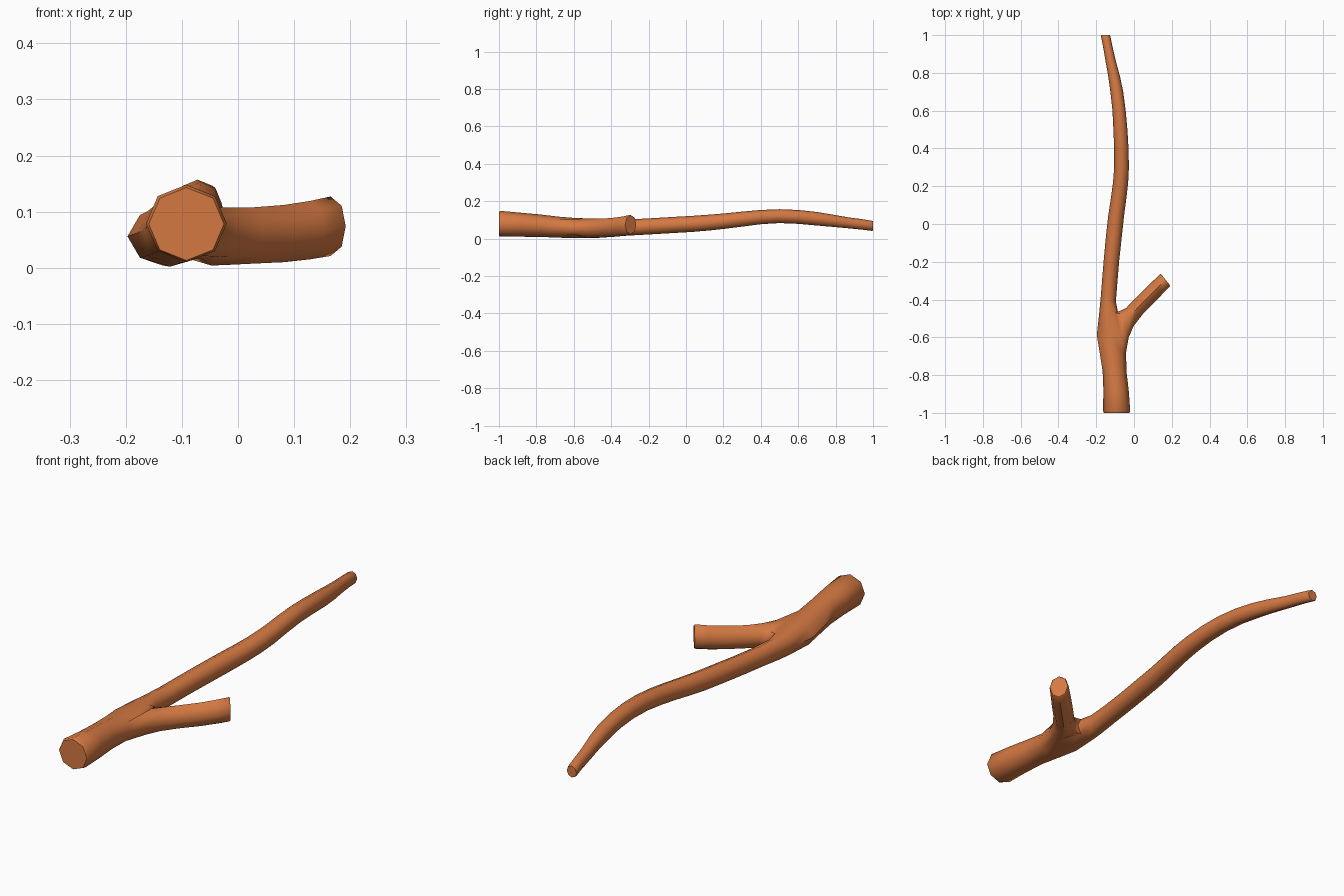
import bpy, bmesh, math
from mathutils import Vector

SIDES = 8
bm = bmesh.new()


def ring(center, side, rz):
    """Octagon spanned by a horizontal half-width vector and a vertical radius."""
    return [bm.verts.new(center + side * math.cos(k * math.tau / SIDES)
                         + Vector((0, 0, rz * math.sin(k * math.tau / SIDES))))
            for k in range(SIDES)]


def loft(a, b, skip=()):
    for k in range(SIDES):
        if k not in skip:
            j = (k + 1) % SIDES
            bm.faces.new((a[k], a[j], b[j], b[k]))


# Main stem stations: y, centre x, half width, centre z, half height
stem = [
    (-1.00, -0.092, 0.067, 0.078, 0.065), (-0.99, -0.092, 0.072, 0.079, 0.069),
    (-0.88, -0.095, 0.067, 0.074, 0.064), (-0.78, -0.103, 0.063, 0.069, 0.060),
    (-0.68, -0.112, 0.070, 0.061, 0.056), (-0.59, -0.121, 0.076, 0.056, 0.054),
    (-0.47, -0.134, 0.050, 0.055, 0.051), (-0.41, -0.137, 0.041, 0.055, 0.047),
    (-0.31, -0.129, 0.041, 0.059, 0.043), (-0.20, -0.120, 0.041, 0.065, 0.043),
    (-0.08, -0.108, 0.042, 0.072, 0.043), (0.04, -0.095, 0.042, 0.079, 0.043),
    (0.14, -0.081, 0.041, 0.087, 0.042), (0.22, -0.071, 0.040, 0.095, 0.041),
    (0.30, -0.066, 0.039, 0.104, 0.040), (0.40, -0.067, 0.038, 0.115, 0.038),
    (0.50, -0.072, 0.037, 0.120, 0.037), (0.60, -0.079, 0.035, 0.116, 0.037),
    (0.70, -0.091, 0.034, 0.106, 0.036), (0.78, -0.105, 0.031, 0.096, 0.033),
    (0.87, -0.125, 0.027, 0.084, 0.029), (0.94, -0.139, 0.025, 0.076, 0.028),
    (0.995, -0.150, 0.025, 0.068, 0.027), (1.00, -0.151, 0.023, 0.068, 0.025),
]
rings = [ring(Vector((x, y, z)), Vector((rx, 0, 0)), rz) for y, x, rx, z, rz in stem]
FORK = 4
for i in range(len(rings) - 1):
    # leave an eight-sided opening on the right for the fork
    loft(rings[i], rings[i + 1], skip=(0, 7) if i in (FORK, FORK + 1) else ())
bm.faces.new(rings[0])
bm.faces.new(rings[-1])

# Side branch, grown from the opening: outer edge, inner edge, centre z, half height
a, b, c = rings[FORK:FORK + 3]
prev = [a[0], a[1], b[1], c[1], c[0], c[7], b[7], a[7]]
branch = [
    ((-0.028, -0.600), (-0.066, -0.457), 0.056, 0.052),
    ((-0.002, -0.540), (-0.040, -0.443), 0.056, 0.051),
    ((0.046, -0.478), (-0.008, -0.408), 0.057, 0.050),
    ((0.110, -0.413), (0.055, -0.345), 0.061, 0.051),
    ((0.155, -0.366), (0.101, -0.301), 0.067, 0.052),
    ((0.191, -0.330), (0.139, -0.266), 0.074, 0.053),
    ((0.192, -0.326), (0.144, -0.266), 0.074, 0.050),
]
for outer, inner, z, rz in branch:
    o, n = Vector((*outer, z)), Vector((*inner, z))
    cur = ring((o + n) / 2, (o - n) / 2, rz)
    loft(prev, cur)
    prev = cur
bm.faces.new(prev)

bmesh.ops.recalc_face_normals(bm, faces=bm.faces)
mesh = bpy.data.meshes.new("forked_branch")
bm.to_mesh(mesh)
bm.free()
obj = bpy.data.objects.new("forked_branch", mesh)
bpy.context.collection.objects.link(obj)

# Warm orange-brown bark
bark = bpy.data.materials.new("bark")
bark.diffuse_color = (0.66, 0.19, 0.055, 1)
mesh.materials.append(bark)

bpy.context.view_layer.objects.active = obj
obj.select_set(True)
bpy.ops.object.shade_smooth_by_angle(angle=math.radians(50))
